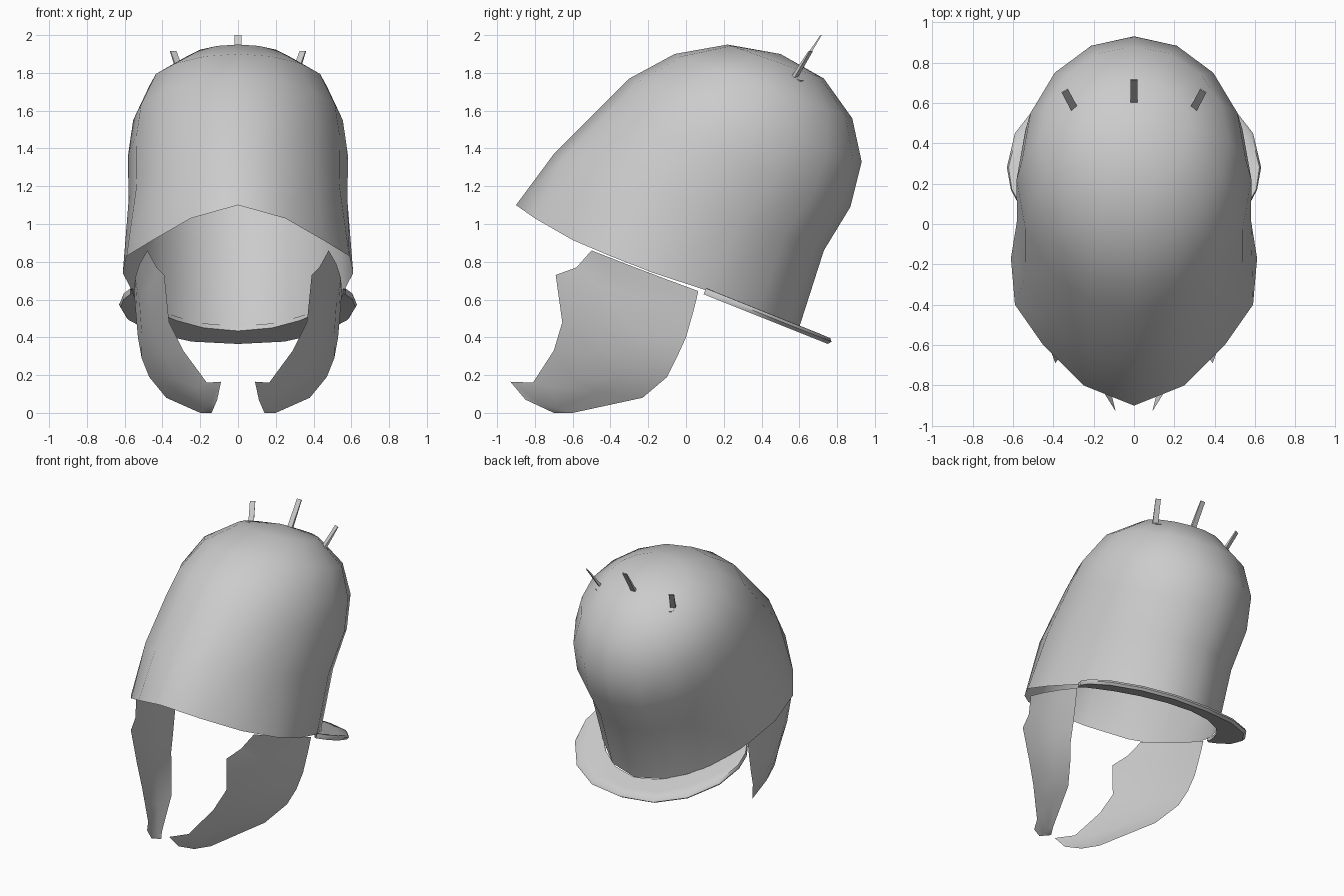
import bpy, bmesh, math
from mathutils import Vector

if "Cube" in bpy.data.objects:
    bpy.data.objects.remove(bpy.data.objects["Cube"])


def make(name, rows, closed=False, mirror=False, smooth=60, pole=None):
    """Skin consecutive rows of points into one surface."""
    bm = bmesh.new()
    vr = [[bm.verts.new(p) for p in r] for r in rows]
    n = len(rows[0])
    for a, b in zip(vr, vr[1:]):
        for i in range(n if closed else n - 1):
            j = (i + 1) % n
            bm.faces.new((a[i], a[j], b[j], b[i]))
    if pole:
        tip = bm.verts.new(pole)
        for i in range(n):
            bm.faces.new((vr[-1][i], vr[-1][(i + 1) % n], tip))
    if mirror:
        geo = bmesh.ops.duplicate(bm, geom=bm.verts[:] + bm.edges[:] + bm.faces[:])["geom"]
        for v in geo:
            if isinstance(v, bmesh.types.BMVert):
                v.co.x *= -1
    bmesh.ops.remove_doubles(bm, verts=bm.verts[:], dist=0.0005)
    bmesh.ops.recalc_face_normals(bm, faces=bm.faces[:])
    me = bpy.data.meshes.new(name)
    bm.to_mesh(me)
    bm.free()
    ob = bpy.data.objects.new(name, me)
    bpy.context.collection.objects.link(ob)
    if smooth:
        bpy.ops.object.select_all(action='DESELECT')
        ob.select_set(True)
        bpy.context.view_layer.objects.active = ob
        bpy.ops.object.shade_smooth_by_angle(angle=math.radians(smooth))
    return ob


# Helmet bowl: pointed rim, then tilted elliptical rings up to the crown
half_rim = [(0, -.9, 1.1), (.25, -.8, 1.03), (.45, -.6, .915), (.59, -.4, .83),
            (.61, -.17, .74), (.56, .12, .645), (.41, .38, .535), (.22, .54, .475),
            (0, .6, .455)]
rim = half_rim + [(-x, y, z) for x, y, z in half_rim[-2:0:-1]]
# front y, front z, back y, back z, half width
stations = [(-.7, 1.37, .73, .86, .58), (-.43, 1.64, .87, 1.09, .582),
            (-.3, 1.77, .93, 1.33, .555), (-.06, 1.9, .88, 1.56, .47),
            (.22, 1.95, .73, 1.77, .28)]
rings = [rim]
for fy, fz, by, bz, w in stations:
    ring = []
    for i in range(16):
        a = math.tau * i / 16
        t = (1 - math.cos(a)) / 2
        ring.append((w * math.sin(a), fy + (by - fy) * t, fz + (bz - fz) * t))
    rings.append(ring)
make("helmet_bowl", rings, closed=True, pole=(0, .5, 1.9))

# Neck guard: sloping crescent with a rounded thick section
outer = [(.57, .1), (.61, .17), (.63, .28), (.59, .45), (.45, .63), (.25, .74), (0, .77)]
inner = [(.555, .1), (.55, .14), (.51, .22), (.44, .34), (.33, .46), (.18, .56), (0, .6)]
outer += [(-x, y) for x, y in outer[-2::-1]]
inner += [(-x, y) for x, y in inner[-2::-1]]
sections = []
for (ox, oy), (ix, iy) in zip(outer, inner):
    sec = []
    for t, h in ((0, .012), (.6, .016), (.93, .015), (1, 0),
                 (.93, -.018), (.6, -.016), (0, -.012)):
        x, y = ix + (ox - ix) * t, iy + (oy - iy) * t
        sec.append((x, y + h * .37, .645 - .4 * (y - .1) + h * .93))
    sections.append(sec)
sections = [list(c) for c in zip(*sections)]
make("neck_guard", sections + [sections[0]], smooth=50)

# Cheek guards: front edge point, rear edge point, outward bulge
cheek = [((.48, -.5, .86), (.55, .065, .645), .02),
         ((.43, -.58, .77), (.547, .055, .6), .03),
         ((.39, -.69, .73), (.542, .04, .54), .035),
         ((.365, -.655, .48), (.53, 0, .4), .04),
         ((.29, -.7, .33), (.51, -.05, .29), .04),
         ((.165, -.81, .16), (.47, -.1, .19), .05),
         ((.09, -.93, .165), (.38, -.23, .08), .04),
         ((.11, -.85, .07), (.2, -.6, 0), .01),
         ((.14, -.7, 0), (.142, -.69, 0), 0)]
rows = []
for f, r, b in cheek:
    f, r = Vector(f), Vector(r)
    rows.append([f.lerp(r, t) + Vector((b * 4 * t * (1 - t), -b * 1.2 * t * (1 - t), 0))
                 for t in (0, .33, .67, 1)])
make("cheek_guards", rows, mirror=True)


def peg(name, base, tip, across, r0, r1, w):
    """Flat tapering bar from base to tip."""
    base, tip, across = Vector(base), Vector(tip), Vector(across).normalized()
    thick = (tip - base).cross(across).normalized()
    loops = [[p + across * w * sx + thick * r * st
              for sx, st in ((-1, -1), (1, -1), (1, 1), (-1, 1))]
             for p, r in ((base, r0), (tip, r1))]
    ends = [[sum(l, Vector()) / 4] * 4 for l in loops]
    make(name, [ends[0]] + loops + [ends[1]], closed=True, smooth=0)


# Crest pegs with small seats on the crown
for label, s in (("left", -1), ("centre", 0), ("right", 1)):
    b = Vector((.295 * s, .57, 1.77)) if s else Vector((0, .6, 1.82))
    t = Vector((.343 * s, .66, 1.915)) if s else Vector((0, .715, 2.0))
    side = (1, -.55 * s, 0)
    peg("crest_peg_" + label, b, t, side, .01, .003, .018)
    peg("peg_seat_" + label, b + Vector((0, -.035, .017)), b + Vector((0, .04, -.02)),
        side, .01, .01, .018)
